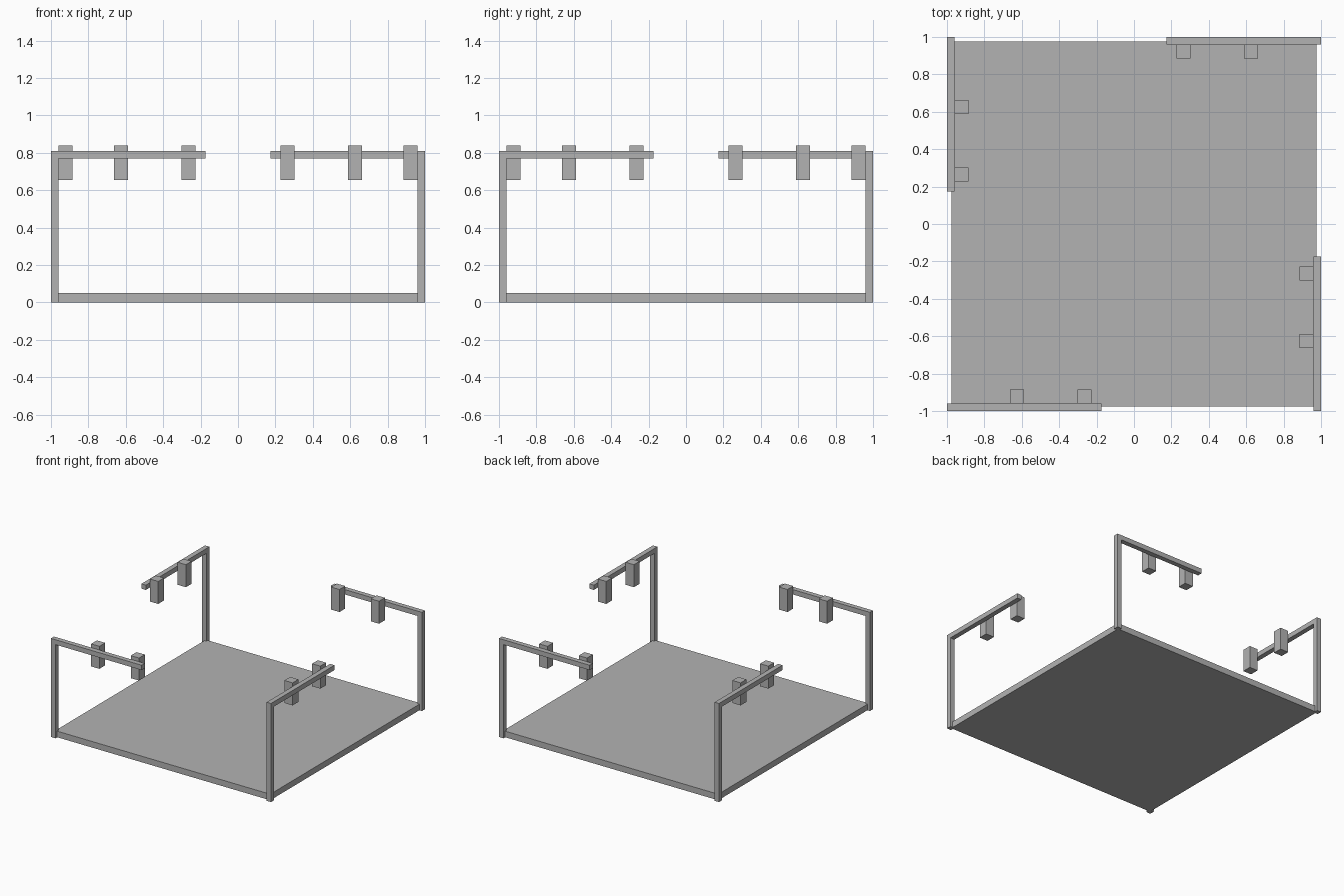
import bpy
from math import pi
from mathutils import Matrix

cube = bpy.data.objects.get("Cube")
if cube:
    bpy.data.objects.remove(cube, do_unlink=True)

GREY = (0.45, 0.45, 0.45, 1)
grey = bpy.data.materials.new("plain grey")
grey.use_nodes = True
grey.diffuse_color = GREY
grey.node_tree.nodes["Principled BSDF"].inputs["Base Color"].default_value = GREY


def box(name, low, high, turn=0):
    """Box between two corners, turned about the z axis by quarter turns."""
    size = [b - a for a, b in zip(low, high)]
    centre = [(a + b) / 2 for a, b in zip(low, high)]
    bpy.ops.mesh.primitive_cube_add(size=1)
    obj = bpy.context.object
    obj.name = name
    obj.data.transform(Matrix.Rotation(turn * pi / 2, 4, "Z")
                       @ Matrix.Translation(centre)
                       @ Matrix.Diagonal((*size, 1)))
    obj.data.materials.append(grey)
    return obj


# Floor slab
FLOOR = 0.977
box("floor", (-FLOOR, -FLOOR, 0), (FLOOR, FLOOR, 0.05))

# One post, arm and pair of hanging blocks per side
BAR = 0.04
TOP = 0.81
INNER = -1 + BAR
BLOCK = 0.075
for turn, side in enumerate(("front", "left", "back", "right")):
    box(side + "_post", (-1, -1, 0), (INNER, INNER, TOP - BAR), turn)
    box(side + "_arm", (-1, -1, TOP - BAR), (-0.175, INNER, TOP), turn)
    for label, x in (("outer", -0.625), ("inner", -0.265)):
        box(f"{side}_{label}_block",
            (x - BLOCK / 2, INNER, 0.655),
            (x + BLOCK / 2, INNER + BLOCK, 0.84), turn)
